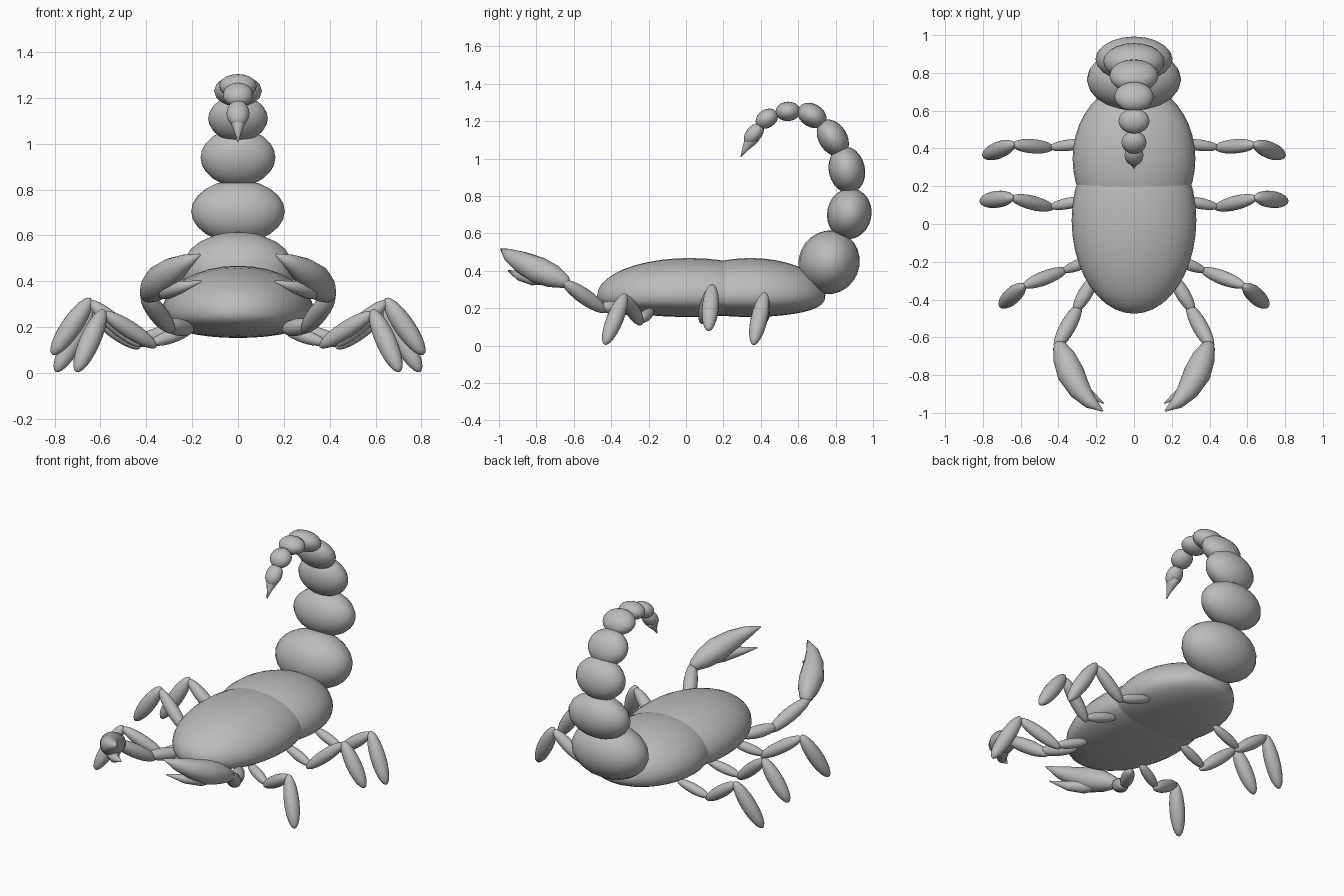
import bpy, bmesh, math
from mathutils import Vector, Matrix

if "Cube" in bpy.data.objects:
    bpy.data.objects.remove(bpy.data.objects["Cube"], do_unlink=True)

GREY = (0.5, 0.5, 0.5, 1)
mat = bpy.data.materials.new("plain grey")
mat.use_nodes = True
mat.diffuse_color = GREY
mat.node_tree.nodes["Principled BSDF"].inputs["Base Color"].default_value = GREY


def finish(bm, name, mirror=False):
    """Turn a bmesh into a smooth grey object, mirrored across x if asked."""
    bmesh.ops.recalc_face_normals(bm, faces=bm.faces)
    for f in bm.faces:
        f.smooth = True
    mesh = bpy.data.meshes.new(name)
    bm.to_mesh(mesh)
    bm.free()
    mesh.materials.append(mat)
    ob = bpy.data.objects.new(name, mesh)
    bpy.context.collection.objects.link(ob)
    if mirror:
        ob.modifiers.new("Mirror", 'MIRROR')
    return ob


def frame(direction):
    """Rotation whose z follows direction and whose x stays near world x."""
    z = Vector(direction).normalized()
    hint = Vector((1, 0, 0)) if abs(z.x) < 0.9 else Vector((0, 1, 0))
    y = z.cross(hint).normalized()
    return Matrix((y.cross(z), y, z)).transposed().to_4x4()


def ellipsoid(name, centre, direction, radii, mirror=False):
    bm = bmesh.new()
    m = Matrix.Translation(centre) @ frame(direction) @ Matrix.Diagonal((*radii, 1))
    bmesh.ops.create_uvsphere(bm, u_segments=20, v_segments=12, radius=1, matrix=m)
    return finish(bm, name, mirror)


def limb(name, a, b, r):
    """A spindle from a to b, on both sides."""
    a, b = Vector(a), Vector(b)
    ellipsoid(name, (a + b) / 2, b - a, (r, r, (b - a).length / 2), True)


def loft(name, points, radii, mirror=False, sides=16):
    """A round tapering form that runs through points."""
    bm = bmesh.new()
    pts = [Vector(p) for p in points]
    rings = []
    for i, (p, r) in enumerate(zip(pts, radii)):
        m = frame(pts[min(i + 1, len(pts) - 1)] - pts[max(i - 1, 0)])
        rings.append([bm.verts.new(p + m @ Vector((r * math.cos(t), r * math.sin(t), 0)))
                      for t in (math.tau * k / sides for k in range(sides))])
    for r0, r1 in zip(rings, rings[1:]):
        for k in range(sides):
            n = (k + 1) % sides
            bm.faces.new((r0[k], r0[n], r1[n], r1[k]))
    bm.faces.new(rings[0])
    bm.faces.new(rings[-1])
    return finish(bm, name, mirror)


def shell(name, y, half_width, half_length):
    """Body part with a domed back and a flattened belly."""
    bm = bmesh.new()
    bmesh.ops.create_uvsphere(bm, u_segments=32, v_segments=20, radius=1,
                              matrix=Matrix.Rotation(math.pi / 2, 4, 'X'))
    for v in bm.verts:
        x, l, z = v.co
        z = 0.2 * z if z > 0 else -0.115 * abs(z) ** 0.75
        v.co = (x * half_width, y + l * half_length, 0.268 + z)
    finish(bm, name)


# Body
shell("front_body", 0.02, 0.33, 0.495)
shell("rear_body", 0.345, 0.325, 0.4)

# Tail beads: y, z, half width, radius across, radius along
beads = [(0.765, 0.445, 0.25, 0.163, 0.172),
         (0.873, 0.705, 0.204, 0.119, 0.137),
         (0.86, 0.94, 0.163, 0.097, 0.126),
         (0.785, 1.11, 0.13, 0.076, 0.107),
         (0.674, 1.23, 0.104, 0.062, 0.083),
         (0.545, 1.252, 0.082, 0.052, 0.066),
         (0.432, 1.213, 0.066, 0.049, 0.064),
         (0.363, 1.132, 0.05, 0.042, 0.066)]
for i, (y, z, w, across, along) in enumerate(beads):
    y0, z0 = beads[max(i - 1, 0)][:2]
    y1, z1 = beads[min(i + 1, len(beads) - 1)][:2]
    ellipsoid(f"tail_bead_{i + 1}", (0, y, z), (0, y1 - y0, z1 - z0), (w, across, along))

# Stinger
loft("stinger", [(0, 0.36, 1.12), (0, 0.338, 1.085), (0, 0.315, 1.05), (0, 0.293, 1.008)],
     [0.04, 0.03, 0.015, 0.002])

# Legs: hip, ankle of hip joint, knee, foot tip
legs = {"front": [(0.2, -0.18, 0.19), (0.38, -0.25, 0.13), (0.59, -0.33, 0.265), (0.705, -0.435, 0.005)],
        "middle": [(0.24, 0.13, 0.2), (0.45, 0.09, 0.14), (0.65, 0.14, 0.315), (0.81, 0.12, 0.08)],
        "back": [(0.24, 0.43, 0.19), (0.45, 0.405, 0.125), (0.645, 0.42, 0.27), (0.795, 0.36, 0.005)]}
for name, joints in legs.items():
    hip, root, knee, tip = map(Vector, joints)
    limb(name + "_leg_hips", hip, root, 0.03)
    limb(name + "_leg_thighs", root + (root - knee) * 0.12, knee, 0.038)
    limb(name + "_leg_shins", knee + (knee - tip) * 0.05, tip, 0.045)

# Claw arms
limb("claw_upper_arms", (0.2, -0.27, 0.19), (0.315, -0.465, 0.21), 0.038)
limb("claw_forearms", (0.285, -0.425, 0.18), (0.415, -0.66, 0.345), 0.042)

# Claws
loft("claw_palms",
     [(0.408, -0.625, 0.325), (0.395, -0.645, 0.34), (0.367, -0.71, 0.37), (0.335, -0.79, 0.402),
      (0.285, -0.88, 0.447), (0.23, -0.945, 0.483), (0.165, -0.99, 0.517)],
     [0.012, 0.036, 0.062, 0.073, 0.058, 0.036, 0.004], True)
loft("claw_fingers",
     [(0.35, -0.74, 0.36), (0.31, -0.82, 0.362), (0.25, -0.89, 0.375), (0.16, -0.95, 0.4)],
     [0.035, 0.04, 0.028, 0.003], True)
